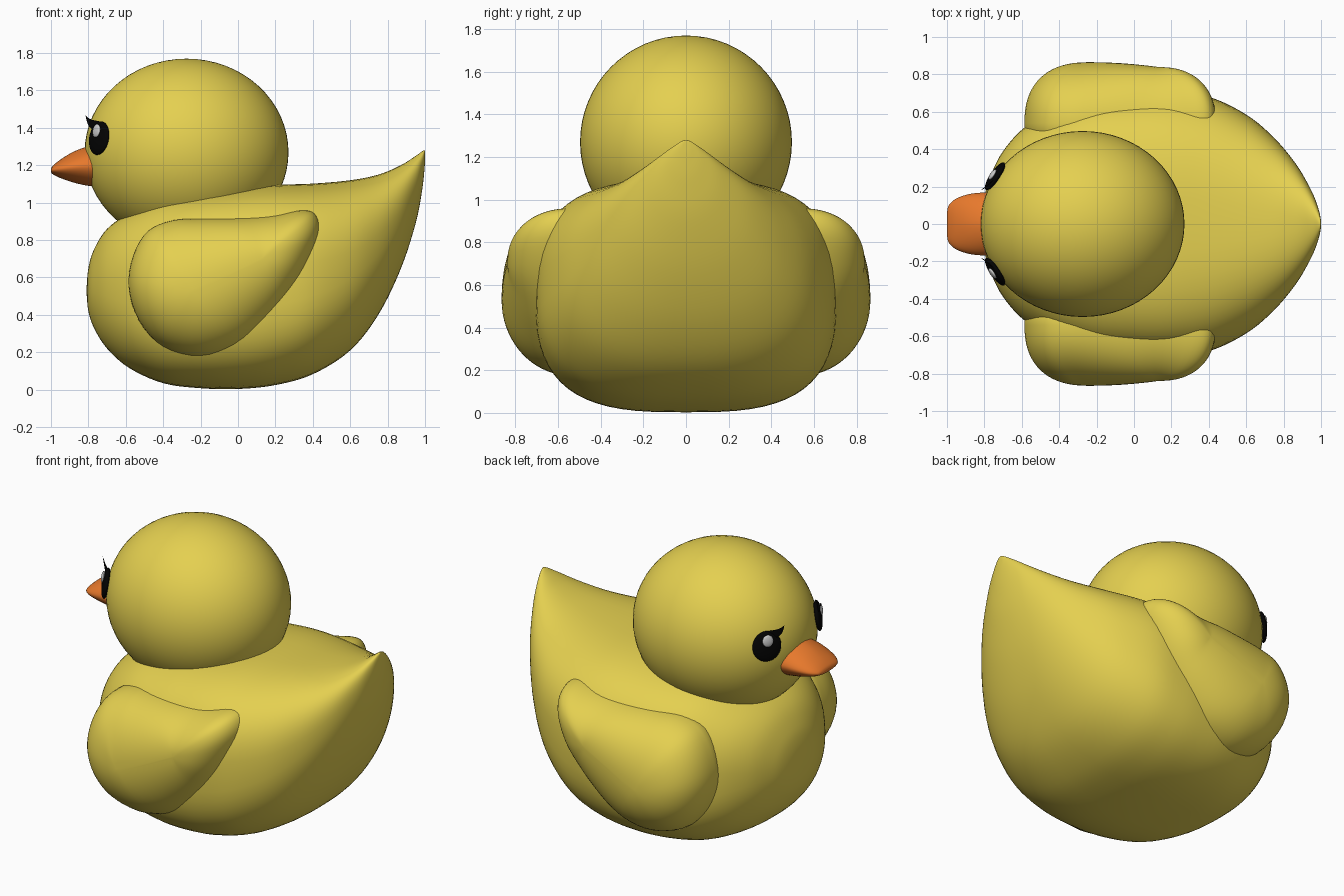
import bpy, bmesh, math
from mathutils import Vector, Matrix

if "Cube" in bpy.data.objects:
    bpy.data.objects.remove(bpy.data.objects["Cube"])


def material(name, rgb):
    m = bpy.data.materials.new(name)
    m.diffuse_color = (*rgb, 1)
    m.use_nodes = True
    m.node_tree.nodes["Principled BSDF"].inputs["Base Color"].default_value = m.diffuse_color
    return m


YELLOW = material("yellow", (0.78, 0.63, 0.08))
ORANGE = material("orange", (0.80, 0.19, 0.025))
BLACK = material("black", (0.001, 0.001, 0.001))
WHITE = material("white", (0.6, 0.6, 0.6))


def finish(name, bm, mat):
    bmesh.ops.recalc_face_normals(bm, faces=bm.faces)
    for f in bm.faces:
        f.smooth = True
    me = bpy.data.meshes.new(name)
    bm.to_mesh(me)
    bm.free()
    me.materials.append(mat)
    ob = bpy.data.objects.new(name, me)
    bpy.context.collection.objects.link(ob)
    return ob


def spline(pts, steps, closed=False):
    """Catmull-Rom curve through tuples of any length."""
    P = [Vector(p) for p in pts]
    n = len(P)
    out = []
    for i in range(n if closed else n - 1):
        if closed:
            a, b, c, d = (P[(i + k) % n] for k in (-1, 0, 1, 2))
        else:
            a, b, c, d = P[max(i - 1, 0)], P[i], P[i + 1], P[min(i + 2, n - 1)]
        for s in range(steps):
            t = s / steps
            out.append(0.5 * (2 * b + (c - a) * t + (2 * a - 5 * b + 4 * c - d) * t * t
                              + (3 * b - a - 3 * c + d) * t ** 3))
    if not closed:
        out.append(P[-1])
    return out


def skin(bm, rings):
    """Join rings of points with quads and cap both ends."""
    vs = [[bm.verts.new(p) for p in r] for r in rings]
    n = len(vs[0])
    for a, b in zip(vs, vs[1:]):
        for j in range(n):
            bm.faces.new((a[j], a[(j + 1) % n], b[(j + 1) % n], b[j]))
    bm.faces.new(vs[0])
    bm.faces.new(vs[-1])


def power(v, e):
    return math.copysign(abs(v) ** e, v)


def loft(name, stations, mat, steps=5, sides=64):
    """Superellipse sections along x: (x, z bottom, z top, half width, exponent)."""
    rings = []
    for x, zb, zt, w, e in spline(stations, steps):
        ring = []
        for k in range(sides):
            a = 2 * math.pi * k / sides
            ring.append((x, w * power(math.cos(a), 2 / e),
                         (zb + zt) / 2 + (zt - zb) / 2 * power(math.sin(a), 2 / e)))
        rings.append(ring)
    bm = bmesh.new()
    skin(bm, rings)
    return finish(name, bm, mat)


def ellipsoid(name, matrix, mat, seg=64):
    bm = bmesh.new()
    bmesh.ops.create_uvsphere(bm, u_segments=seg, v_segments=seg // 2, radius=1, matrix=matrix)
    return finish(name, bm, mat)


# Body, swept up to the tail tip
loft("body", [
    (-0.81, 0.52, 0.54, 0.01, 2), (-0.80, 0.42, 0.65, 0.14, 2), (-0.77, 0.33, 0.75, 0.25, 2.1),
    (-0.70, 0.22, 0.86, 0.39, 2.3), (-0.58, 0.115, 0.945, 0.52, 2.6), (-0.40, 0.035, 1.025, 0.62, 2.9),
    (-0.20, 0.008, 1.06, 0.68, 3), (0.00, 0.004, 1.08, 0.70, 3), (0.20, 0.025, 1.095, 0.705, 2.9),
    (0.40, 0.083, 1.102, 0.68, 2.7), (0.60, 0.21, 1.12, 0.585, 2.5), (0.75, 0.40, 1.15, 0.46, 2.35),
    (0.87, 0.645, 1.20, 0.315, 2.2), (0.95, 0.89, 1.25, 0.175, 2.1), (0.985, 1.07, 1.275, 0.085, 2),
    (0.998, 1.19, 1.28, 0.03, 2), (1.0, 1.25, 1.27, 0.008, 2)], YELLOW)

# Head
ellipsoid("head", Matrix.Translation((-0.275, 0, 1.27)) @ Matrix.Diagonal((0.545, 0.497, 0.50, 1)), YELLOW)

# Beak
loft("beak", [
    (-1.0, 1.165, 1.18, 0.06, 2), (-0.99, 1.152, 1.197, 0.10, 2), (-0.95, 1.132, 1.23, 0.136, 1.85),
    (-0.88, 1.108, 1.272, 0.16, 1.75), (-0.80, 1.09, 1.30, 0.168, 1.75),
    (-0.70, 1.08, 1.305, 0.165, 1.8)], ORANGE, sides=40)

# Wings: teardrop outline in x-z, domed outwards over a short sloping spine
outline = spline([
    (-0.585, 0.55), (-0.56, 0.72), (-0.48, 0.85), (-0.35, 0.905), (-0.2, 0.915), (0.0, 0.92),
    (0.2, 0.935), (0.35, 0.96), (0.42, 0.93), (0.435, 0.83), (0.37, 0.65), (0.27, 0.48),
    (0.15, 0.34), (0.0, 0.23), (-0.2, 0.175), (-0.4, 0.23), (-0.53, 0.37)], 4, closed=True)
SPINE_A, SPINE_B = Vector((-0.24, 0.53)), Vector((0.13, 0.70))
AXIS = SPINE_B - SPINE_A


def wing_point(p, a, side):
    t = min(1, max(0, (p - SPINE_A).dot(AXIS) / AXIS.length_squared))
    t = t * t * (3 - 2 * t)
    c = SPINE_A + AXIS * t
    away = (p - c).normalized()
    e = 2.0 + 0.4 * away.x ** 2
    q = c + (p - c) * math.cos(a) ** (2 / e)
    return (q.x, side * (0.54 + 0.325 * (1 - 0.08 * t * t) * math.sin(a) ** (2 / e)), q.y)


for side, label in ((-1, "right"), (1, "left")):
    rings = [[(p.x, side * 0.42, p.y) for p in outline]]
    rings += [[wing_point(p, math.pi / 2 * i / 18.2, side) for p in outline] for i in range(19)]
    bm = bmesh.new()
    skin(bm, rings)
    finish(label + "_wing", bm, YELLOW)

    # Eye disc with highlight, lying on the head surface
    centre = Vector((-0.743, side * 0.255, 1.345))
    normal = Vector((-1.54, side * 1.04, 0.28)).normalized()
    turn = normal.to_track_quat('Z', 'Y').to_matrix().to_4x4()
    ellipsoid(label + "_eye", Matrix.Translation(centre) @ turn
              @ Matrix.Diagonal((0.088, 0.091, 0.024, 1)), BLACK, 32)
    spot = centre + normal * 0.017 + Vector((0, 0, 0.037))
    ellipsoid(label + "_eye_highlight", Matrix.Translation(spot) @ turn
              @ Matrix.Diagonal((0.033, 0.036, 0.011, 1)), WHITE, 24)

    # Lash: tapered curved spike on the upper inner edge of the eye
    path = spline([(-0.75, side * 0.235, 1.405, 0.032), (-0.782, side * 0.208, 1.42, 0.024),
                   (-0.80, side * 0.193, 1.438, 0.014), (-0.815, side * 0.185, 1.467, 0.001)], 4)
    bm = bmesh.new()
    skin(bm, [[(x + r * 0.6 * math.cos(k * math.pi / 5), y + side * r * 0.6 * math.cos(k * math.pi / 5),
                z + r * math.sin(k * math.pi / 5)) for k in range(10)] for x, y, z, r in path])
    finish(label + "_lash", bm, BLACK)
